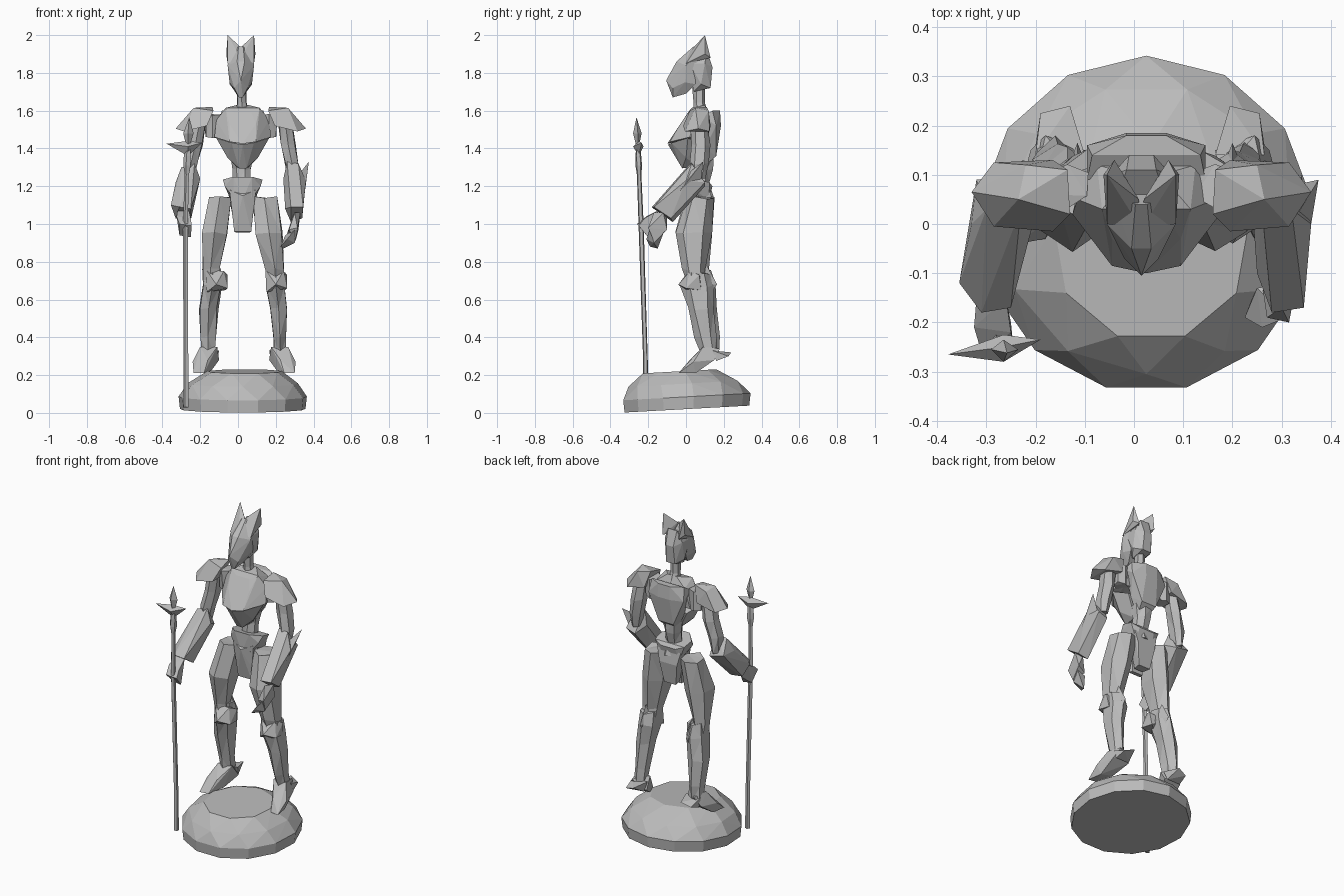
import bpy, bmesh, math, random
from mathutils import Vector

random.seed(4)
grey = bpy.data.materials.new("stone grey")
grey.diffuse_color = (0.5, 0.5, 0.5, 1)


def finish(name, bm):
    bmesh.ops.recalc_face_normals(bm, faces=bm.faces)
    me = bpy.data.meshes.new(name)
    bm.to_mesh(me)
    bm.free()
    me.materials.append(grey)
    ob = bpy.data.objects.new(name, me)
    bpy.context.collection.objects.link(ob)
    return ob


def hull(name, pts, cx=None):
    """Faceted convex block; with cx the points are mirrored about x = cx."""
    if cx is not None:
        pts = [(cx + s * x, y, z) for x, y, z in pts for s in (1, -1)]
    bm = bmesh.new()
    vs = [bm.verts.new(p) for p in pts]
    res = bmesh.ops.convex_hull(bm, input=vs)
    junk = {g for g in res["geom_interior"] + res["geom_unused"]
            if isinstance(g, bmesh.types.BMVert)}
    bmesh.ops.delete(bm, geom=list(junk), context='VERTS')
    return finish(name, bm)


def limb(name, rings, n=6, rough=0.12):
    """Tapering faceted tube; ring = x, y, z, half width in x, half depth in y."""
    bm = bmesh.new()
    loops = []
    for x, y, z, rx, ry in rings:
        loop = []
        for i in range(n):
            a = 2 * math.pi * (i + 0.5) / n
            k = 1 + random.uniform(-rough, rough)
            loop.append(bm.verts.new((x + rx * k * math.cos(a), y + ry * k * math.sin(a),
                                      z + random.uniform(-rough, rough) * rx)))
        loops.append(loop)
    for a, b in zip(loops, loops[1:]):
        for i in range(n):
            j = (i + 1) % n
            bm.faces.new((a[i], a[j], b[j], b[i]))
    bm.faces.new(loops[0][::-1])
    bm.faces.new(loops[-1])
    bmesh.ops.recalc_face_normals(bm, faces=bm.faces)
    bmesh.ops.triangulate(bm, faces=bm.faces)
    return finish(name, bm)


# Tilted rock base
base = []
for cx, cy, r, z, n in ((0.025, 0, 0.335, 0.02, 13), (0.025, 0, 0.342, 0.085, 13),
                        (0.025, -0.01, 0.295, 0.155, 11), (0.035, -0.04, 0.2, 0.222, 9)):
    for i in range(n):
        a = 2 * math.pi * (i + 0.25) / n
        y = cy + r * math.sin(a)
        base.append((cx + r * math.cos(a), y, z + 0.055 * y))
hull("rock_base", base)

# Staff with blade and side spikes
limb("staff_shaft", [(-0.275, -0.21, 0.03, 0.015, 0.015), (-0.275, -0.215, 0.3, 0.014, 0.013),
                     (-0.277, -0.238, 1.0, 0.014, 0.014), (-0.27, -0.248, 1.26, 0.012, 0.012),
                     (-0.268, -0.25, 1.31, 0.022, 0.018), (-0.266, -0.252, 1.36, 0.02, 0.016),
                     (-0.265, -0.253, 1.42, 0.012, 0.012)], 5, 0.05)
hull("staff_blade", [(-0.258, -0.262, 1.565), (-0.29, -0.255, 1.48), (-0.235, -0.255, 1.48),
                     (-0.265, -0.28, 1.48), (-0.265, -0.235, 1.48), (-0.265, -0.255, 1.38)])
for s, tip in (("outer", (-0.378, -0.265, 1.425)), ("inner", (-0.19, -0.235, 1.43))):
    hull("staff_spike_" + s, [tip, (-0.265, -0.28, 1.41), (-0.265, -0.225, 1.41),
                              (-0.265, -0.25, 1.44), (-0.265, -0.25, 1.36)])

# Head: pointed mask, skull and two horns
C = 0.015
hull("mask", [(0, -0.105, 1.76), (0.035, -0.07, 1.72), (0.01, -0.07, 1.67), (0.06, -0.005, 1.75),
              (0.07, 0.0, 1.84), (0.02, -0.05, 1.86), (0.025, 0.0, 1.69), (0.012, 0.04, 1.94),
              (0.06, 0.06, 1.9), (0.05, 0.05, 1.74)], C)
hull("skull", [(0.03, 0.13, 1.72), (0.06, 0.08, 1.74), (0.06, 0.1, 1.85), (0.025, 0.14, 1.83),
               (0.03, 0.11, 1.92), (0.06, 0.02, 1.85), (0.03, 0.04, 1.7)], C)
for s, tag in ((1, "left"), (-1, "right")):
    hull("horn_" + tag, [(C + s * x, y, z) for x, y, z in
                         ((0.07, 0.1, 2.0), (0.07, 0.0, 1.85), (0.0, -0.01, 1.88),
                          (0.005, 0.05, 1.94), (0.077, 0.1, 1.9), (0.055, 0.13, 1.88),
                          (0.03, 0.09, 1.88))])
limb("neck", [(0.025, 0.085, 1.56, 0.045, 0.045), (0.02, 0.07, 1.64, 0.027, 0.03),
              (0.018, 0.07, 1.74, 0.03, 0.035)])

# Torso: breastplate, lower breast wedge, back, waist
T = 0.025
hull("breastplate", [(0.09, 0.03, 1.615), (0.045, 0.01, 1.59), (0.14, 0.05, 1.55), (0.15, 0.02, 1.46),
                     (0.07, -0.085, 1.435), (0.0, -0.1, 1.425), (0.07, -0.03, 1.53),
                     (0.13, 0.11, 1.46), (0.1, 0.12, 1.58), (0.03, 0.1, 1.63)], T)
hull("breast_wedge", [(0.14, 0.01, 1.455), (0.06, -0.075, 1.43), (0.0, -0.095, 1.42), (0.08, 0.0, 1.35),
                      (0.02, -0.02, 1.295), (0.03, 0.07, 1.3), (0.1, 0.1, 1.42)], T)
hull("back_plate", [(0.11, 0.14, 1.6), (0.04, 0.18, 1.6), (0.12, 0.16, 1.52), (0.04, 0.185, 1.52),
                    (0.05, 0.16, 1.36), (0.08, 0.1, 1.4), (0.03, 0.09, 1.3), (0.12, 0.09, 1.57)], T)
limb("waist", [(0.025, 0.08, 1.15, 0.075, 0.065), (0.025, 0.08, 1.22, 0.05, 0.05),
               (0.025, 0.09, 1.29, 0.05, 0.05), (0.025, 0.09, 1.36, 0.06, 0.06)], 7)

# Hips: belt, front plate and rear plate
hull("belt", [(0.105, 0.06, 1.235), (0.05, 0.0, 1.25), (0.095, 0.03, 1.2), (0.1, 0.125, 1.22),
              (0.05, 0.14, 1.2), (0.05, 0.01, 1.14), (0.06, 0.12, 1.12), (0.0, 0.0, 1.13)], T)
hull("front_plate", [(0.07, 0.015, 1.18), (0.0, -0.01, 1.15), (0.05, 0.02, 1.05),
                     (0.045, 0.03, 0.96), (0.05, 0.07, 1.1), (0.035, 0.06, 0.955)], T)
hull("rear_plate", [(0.08, 0.13, 1.18), (0.06, 0.14, 1.1), (0.04, 0.12, 0.97),
                    (0.06, 0.07, 1.12), (0.03, 0.07, 0.97)], T)

# Pauldrons
for s, tag in ((1, "left"), (-1, "right")):
    hull("pauldron_" + tag, [(C + s * x, y, z) for x, y, z in
                             ((0.145, 0.02, 1.6), (0.15, 0.11, 1.62), (0.25, 0.05, 1.615),
                              (0.235, 0.12, 1.6), (0.345, 0.065, 1.505), (0.3, -0.005, 1.49),
                              (0.3, 0.125, 1.49), (0.18, -0.015, 1.52), (0.18, 0.13, 1.52))])
    limb("shoulder_joint_" + tag, [(C + s * 0.15, 0.08, 1.46, 0.04, 0.04),
                                   (C + s * 0.15, 0.08, 1.58, 0.045, 0.045)])

# Free arm with spiked forearm and curled hand
limb("left_upper_arm", [(0.25, 0.07, 1.54, 0.04, 0.045), (0.265, 0.075, 1.42, 0.045, 0.05),
                        (0.285, 0.07, 1.32, 0.04, 0.05), (0.29, 0.065, 1.24, 0.025, 0.04)])
hull("left_forearm", [(0.26, 0.03, 1.33), (0.32, 0.03, 1.32), (0.34, 0.1, 1.22), (0.28, 0.1, 1.2),
                      (0.24, 0.04, 1.24), (0.36, 0.0, 1.23), (0.345, -0.17, 1.09), (0.28, -0.18, 1.09),
                      (0.25, -0.1, 1.08), (0.28, -0.07, 1.01), (0.34, -0.08, 1.03)])
hull("left_elbow_spike", [(0.375, 0.09, 1.33), (0.33, 0.08, 1.22), (0.36, 0.0, 1.22),
                          (0.32, 0.0, 1.26), (0.345, -0.09, 1.1)])
hull("left_hand", [(0.33, -0.12, 1.06), (0.29, -0.1, 1.04), (0.3, -0.17, 1.06), (0.32, -0.1, 0.97),
                   (0.27, -0.19, 0.97), (0.315, -0.2, 0.98), (0.26, -0.12, 0.95), (0.305, -0.17, 0.91)])
hull("left_fingers", [(0.31, -0.19, 0.98), (0.31, -0.12, 0.95), (0.3, -0.17, 0.9), (0.225, -0.19, 0.88),
                      (0.24, -0.15, 0.87), (0.26, -0.21, 0.92), (0.25, -0.13, 0.94)])

# Staff arm and gripping hand
limb("right_upper_arm", [(-0.2, 0.07, 1.56, 0.04, 0.045), (-0.225, 0.075, 1.42, 0.042, 0.05),
                         (-0.25, 0.07, 1.32, 0.04, 0.05), (-0.26, 0.065, 1.22, 0.025, 0.04)])
hull("right_forearm", [(-0.23, 0.03, 1.32), (-0.3, 0.03, 1.3), (-0.32, 0.09, 1.22), (-0.23, 0.1, 1.2),
                       (-0.2, 0.02, 1.24), (-0.33, 0.0, 1.22), (-0.355, -0.12, 1.1), (-0.31, -0.18, 1.09),
                       (-0.25, -0.17, 1.08), (-0.25, -0.08, 1.02), (-0.33, -0.08, 1.03)])
hull("right_hand", [(-0.32, -0.15, 1.07), (-0.26, -0.15, 1.07), (-0.325, -0.21, 1.04), (-0.25, -0.22, 1.03),
                    (-0.31, -0.26, 1.0), (-0.245, -0.25, 0.99), (-0.31, -0.2, 0.94), (-0.25, -0.2, 0.93),
                    (-0.28, -0.14, 0.99)])

# Legs: thigh, knee guard, shin, foot with heel spur
thighs = {"right": [(-0.095, 0.075, 1.14, 0.07, 0.07), (-0.125, 0.04, 0.95, 0.073, 0.1),
                    (-0.145, 0.055, 0.76, 0.05, 0.06), (-0.145, 0.07, 0.68, 0.045, 0.055)],
          "left": [(0.14, 0.075, 1.14, 0.072, 0.07), (0.165, 0.035, 0.95, 0.075, 0.1),
                   (0.195, 0.045, 0.76, 0.055, 0.06), (0.2, 0.06, 0.68, 0.05, 0.055)]}
shins = {"right": [(-0.135, 0.075, 0.76, 0.05, 0.06), (-0.135, 0.07, 0.68, 0.055, 0.085),
                   (-0.155, 0.09, 0.55, 0.055, 0.075), (-0.16, 0.12, 0.4, 0.045, 0.055),
                   (-0.16, 0.13, 0.3, 0.04, 0.045)],
         "left": [(0.2, 0.065, 0.74, 0.055, 0.065), (0.2, 0.065, 0.67, 0.055, 0.095),
                  (0.215, 0.08, 0.55, 0.055, 0.075), (0.222, 0.105, 0.4, 0.04, 0.055),
                  (0.225, 0.125, 0.3, 0.04, 0.045)]}
for tag, s, kx, fx in (("right", -1, -0.115, -0.16), ("left", 1, 0.2, 0.225)):
    limb(tag + "_thigh", thighs[tag])
    limb(tag + "_shin", shins[tag])
    hull(tag + "_knee_guard", [(kx + x, y, z) for x, y, z in
                               ((-0.055, 0.02, 0.76), (0.04, 0.02, 0.75), (0, -0.04, 0.68),
                                (-0.05, 0.0, 0.64), (0.06, 0.0, 0.66), (0.05, 0.08, 0.65),
                                (0.06, 0.07, 0.73), (-0.04, 0.09, 0.7))])
    hull(tag + "_knee_spur", [(kx, 0.105, 0.79), (kx - 0.03, 0.09, 0.68), (kx + 0.03, 0.09, 0.68),
                              (kx, 0.165, 0.68), (kx, 0.12, 0.62)])
    hull(tag + "_foot", [(fx + s * x, y, z) for x, y, z in
                         ((-0.05, 0.1, 0.35), (0.04, 0.09, 0.35), (0.02, 0.18, 0.34), (-0.06, 0.15, 0.28),
                          (0.05, 0.15, 0.28), (0.08, 0.04, 0.27), (0.0, 0.02, 0.28), (0.075, -0.04, 0.21),
                          (0.02, -0.03, 0.21), (0.06, 0.05, 0.21), (-0.02, 0.06, 0.225))])
    hull(tag + "_heel_spur", [(fx + s * x, y, z) for x, y, z in
                              ((-0.03, 0.24, 0.32), (0.03, 0.225, 0.3), (-0.06, 0.14, 0.33), (0.04, 0.14, 0.33),
                               (-0.05, 0.16, 0.275), (0.04, 0.16, 0.275))])
